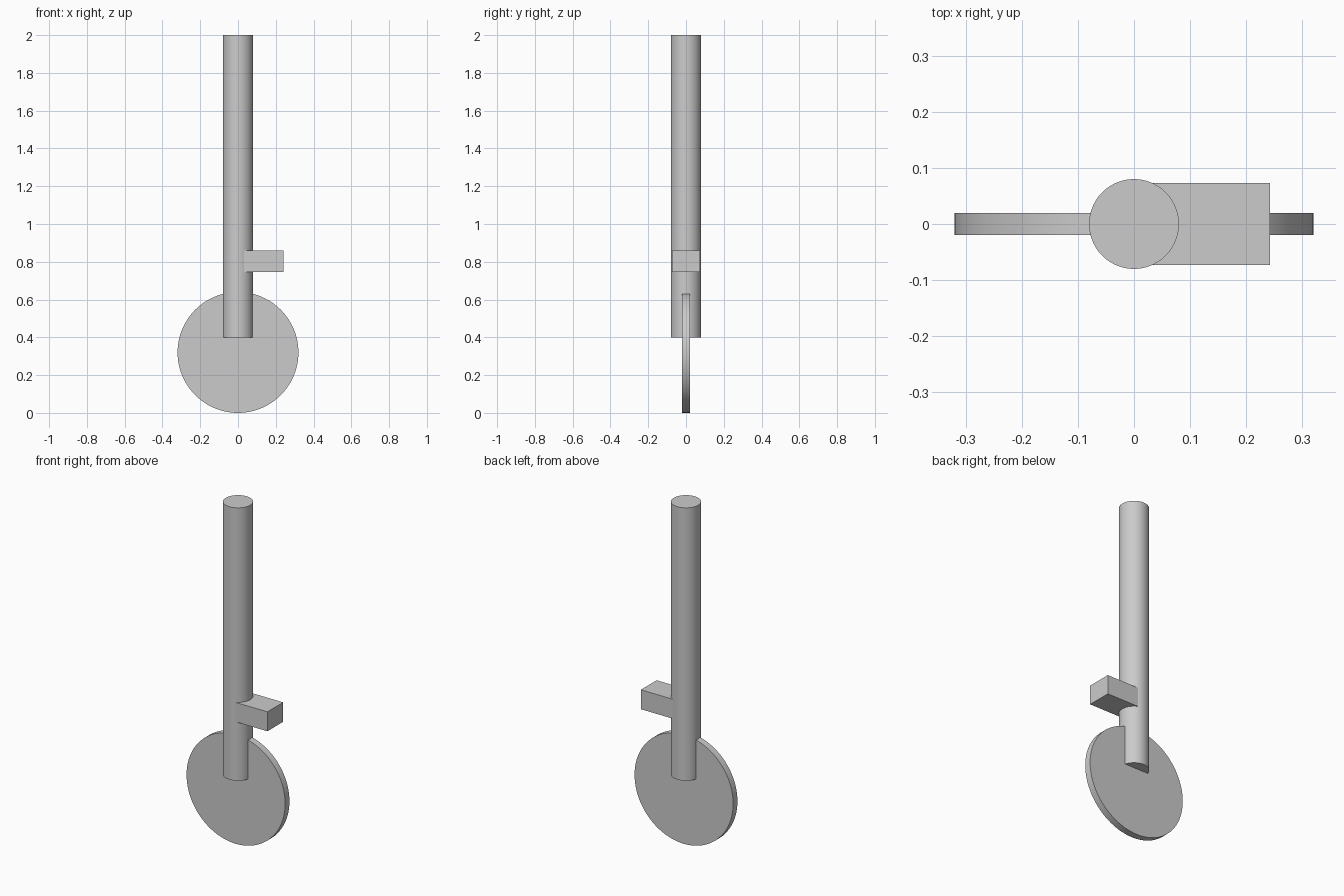
import bpy
import math

old = bpy.data.objects.get("Cube")
if old:
    bpy.data.objects.remove(old, do_unlink=True)

# Single plain grey for every part
grey = bpy.data.materials.new("plain_grey")
grey.use_nodes = True
grey.diffuse_color = (0.6, 0.6, 0.6, 1)
grey.node_tree.nodes["Principled BSDF"].inputs["Base Color"].default_value = (0.6, 0.6, 0.6, 1)


def finish(name):
    obj = bpy.context.object
    obj.name = name
    obj.data.materials.clear()
    obj.data.materials.append(grey)
    return obj


def cylinder(name, radius, depth, z, tilt=0.0):
    bpy.ops.mesh.primitive_cylinder_add(vertices=96, radius=radius, depth=depth,
                                        location=(0, 0, z), rotation=(tilt, 0, 0))
    bpy.ops.object.shade_smooth_by_angle(angle=math.radians(30))
    return finish(name)


# Upright pole
cylinder("pole", 0.08, 1.6, 1.2)

# Thin disc at the foot, axis front to back
cylinder("wheel", 0.32, 0.04, 0.32, math.pi / 2)

# Foot peg on the left side, rooted inside the pole
bpy.ops.mesh.primitive_cube_add(size=1, location=(0.121, 0, 0.802))
peg = finish("foot_peg")
peg.scale = (0.242, 0.146, 0.114)
bpy.ops.object.transform_apply(location=False, rotation=False, scale=True)
